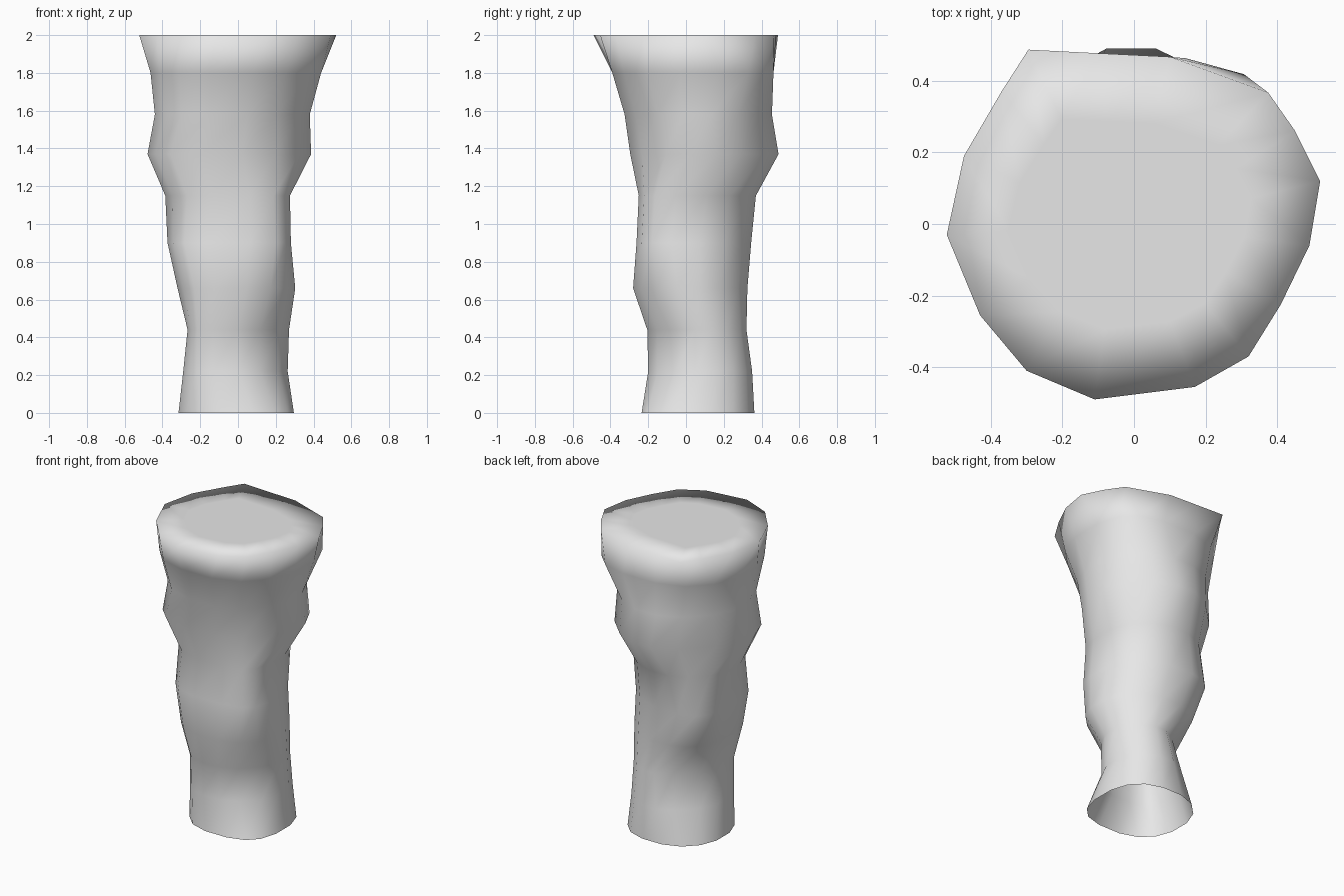
import bpy, bmesh, math

if "Cube" in bpy.data.objects:
    bpy.data.objects.remove(bpy.data.objects["Cube"])

# Trunk sections: height, then reach in 8 directions (every 45 degrees from +x)
SECTIONS = [
    (0.00, .296, .36, .362, .36, .315, .28, .235, .28),
    (0.22, .263, .34, .35, .30, .29, .28, .20, .19),
    (0.44, .27, .32, .32, .245, .267, .285, .205, .19),
    (0.66, .303, .31, .325, .35, .32, .34, .28, .29),
    (0.90, .28, .305, .345, .43, .373, .365, .262, .305),
    (1.15, .275, .325, .37, .40, .385, .34, .25, .29),
    (1.37, .387, .439, .49, .45, .479, .433, .295, .305),
    (1.58, .38, .42, .455, .445, .44, .408, .325, .335),
    (1.80, .44, .513, .463, .476, .463, .464, .39, .41),
]
# Irregular rim of the cut top
RIM = [(.49, -.06), (.52, .12), (.45, .26), (.375, .367), (.1, .467), (-.1, .477),
       (-.295, .487), (-.37, .37), (-.475, .19), (-.523, -.03), (-.43, -.255),
       (-.3, -.41), (-.11, -.49), (.17, -.455), (.32, -.37), (.41, -.225)]


def section(reach):
    """Octagon with the given reaches, corners cut to give 16 points."""
    corners = []
    for k in range(8):
        a, b = k * math.pi / 4, (k + 1) * math.pi / 4
        h, g = reach[k], reach[(k + 1) % 8]
        s = math.sin(math.pi / 4)
        corners.append(((h * math.sin(b) - g * math.sin(a)) / s,
                        (g * math.cos(a) - h * math.cos(b)) / s))
    pts = []
    for k in range(8):
        p, q = corners[k - 1], corners[k]
        for t in (.25, .75):
            pts.append((p[0] + (q[0] - p[0]) * t, p[1] + (q[1] - p[1]) * t))
    return pts


bm = bmesh.new()
rings = [[bm.verts.new((x, y, z)) for x, y in section(r)] for z, *r in SECTIONS]
rings.append([bm.verts.new((x, y, 2)) for x, y in RIM])
# Inner ring keeps the middle of the top flat while its edge shades softly
rings.append([bm.verts.new((x * .65 - .01, y * .6, 2)) for x, y in RIM])

# Walls, open at the bottom, closed at the top
for lo, hi in zip(rings, rings[1:]):
    for i in range(16):
        j = (i + 1) % 16
        bm.faces.new((lo[i], lo[j], hi[j], hi[i]))
bm.faces.new(rings[-1])
for f in bm.faces:
    f.smooth = True

mesh = bpy.data.meshes.new("trunk")
bm.to_mesh(mesh)
bm.free()
trunk = bpy.data.objects.new("trunk", mesh)
bpy.context.collection.objects.link(trunk)

grey = bpy.data.materials.new("plain grey")
grey.diffuse_color = (.8, .8, .8, 1)
grey.use_nodes = True
grey.node_tree.nodes["Principled BSDF"].inputs["Base Color"].default_value = grey.diffuse_color
mesh.materials.append(grey)
